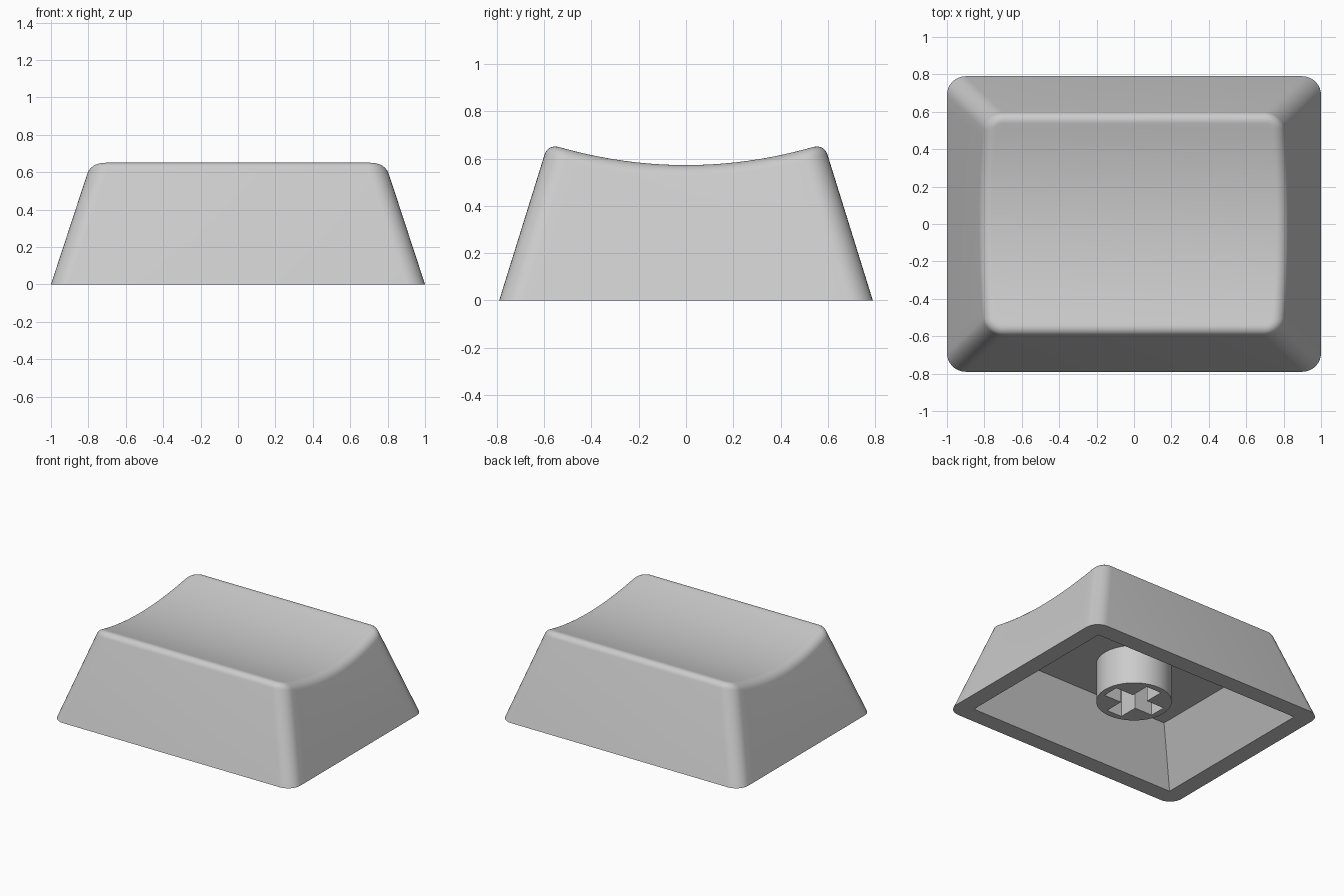
import bpy, bmesh, math

if "Cube" in bpy.data.objects:
    bpy.data.objects.remove(bpy.data.objects["Cube"])

plastic = bpy.data.materials.new("grey plastic")
plastic.diffuse_color = (0.6, 0.6, 0.6, 1)
plastic.use_nodes = True
plastic.node_tree.nodes["Principled BSDF"].inputs["Base Color"].default_value = plastic.diffuse_color

R = 0.1          # corner radius in plan
F = 0.07         # radius of the rounded top edge
LEAN = math.radians(18)


def make(name, bm):
    bmesh.ops.recalc_face_normals(bm, faces=bm.faces)
    me = bpy.data.meshes.new(name)
    bm.to_mesh(me)
    bm.free()
    ob = bpy.data.objects.new(name, me)
    bpy.context.collection.objects.link(ob)
    me.materials.append(plastic)
    return ob


def cut(ob, cutter):
    mod = ob.modifiers.new("cut", 'BOOLEAN')
    mod.object = cutter
    mod.solver = 'EXACT'
    bpy.context.view_layer.objects.active = ob
    bpy.ops.object.modifier_apply(modifier=mod.name)
    bpy.data.objects.remove(cutter)


def smooth(ob):
    bpy.ops.object.select_all(action='DESELECT')
    ob.select_set(True)
    bpy.context.view_layer.objects.active = ob
    bpy.ops.object.shade_smooth_by_angle(angle=math.radians(32))


def prism(bm, loop_a, loop_b):
    a = [bm.verts.new(p) for p in loop_a]
    b = [bm.verts.new(p) for p in loop_b]
    n = len(a)
    for i in range(n):
        bm.faces.new((a[i], a[(i + 1) % n], b[(i + 1) % n], b[i]))
    bm.faces.new(a)
    bm.faces.new(b)


def dish(y):
    return 0.572 + 0.265 * y * y


# right half of the outline: (side factor along y, corner normal angle)
half = [(-1, -math.pi / 2 + math.pi / 2 * i / 8) for i in range(9)]
half += [(-1 + 2 * i / 20, 0) for i in range(1, 20)]
half += [(1, math.pi / 2 * i / 8) for i in range(9)]


def point(s, ang, inset, drop):
    """Point of the tapered body; drop is None on the base ring."""
    z, r = 0, R - inset
    for _ in range(8):
        x = 1 - 0.328 * z - R + r * math.cos(ang)
        y = s * (0.79 - 0.311 * z - R) + r * math.sin(ang)
        if drop is None:
            return x, y, 0, z
        # the wall height under this point decides how far the wall has leaned in
        top = dish(y)
        z = top - F * (1 - math.sin(LEAN))
    return x, y, top - drop, z


# key body: base ring, wall top, rounded edge, then the scooped top
bm = bmesh.new()
profile = [(0, None)]
for i in range(9):
    t = LEAN + (math.pi / 2 - LEAN) * i / 8
    profile.append((F * (math.cos(LEAN) - math.cos(t)), F * (1 - math.sin(t))))
rings = []
for inset, drop in profile:
    right = [point(s, a, inset, drop)[:3] for s, a in half]
    left = [(-x, y, z) for x, y, z in reversed(right)]
    rings.append([bm.verts.new(p) for p in right + left])
n = len(rings[0])
for lo, hi in zip(rings, rings[1:]):
    for i in range(n):
        j = (i + 1) % n
        bm.faces.new((lo[i], lo[j], hi[j], hi[i]))
bm.faces.new(rings[0])
top = rings[-1]
for i in range(n // 2 - 1):
    bm.faces.new((top[i], top[i + 1], top[n - 2 - i], top[n - 1 - i]))
body = make("key_body", bm)


# tapered hollow underneath
def rect(x, y, z):
    return [(-x, -y, z), (x, -y, z), (x, y, z), (-x, y, z)]


bm = bmesh.new()
k = 0.1 / 0.383
prism(bm, rect(0.87 + 0.2 * k, 0.66 + 0.18 * k, -0.1), rect(0.67, 0.48, 0.383))
cut(body, make("hollow_cutter", bm))
smooth(body)

# round stem with a cross-shaped socket
circle = [(0.257 * math.cos(math.tau * i / 64), 0.257 * math.sin(math.tau * i / 64)) for i in range(64)]
bm = bmesh.new()
prism(bm, [(x, y, 0.09) for x, y in circle], [(x, y, 0.41) for x, y in circle])
stem = make("stem", bm)
L, W = 0.21, 0.063
cross = [(L, -W), (L, W), (W, W), (W, L), (-W, L), (-W, W),
         (-L, W), (-L, -W), (-W, -W), (-W, -L), (W, -L), (W, -W)]
bm = bmesh.new()
prism(bm, [(x, y, 0.0) for x, y in cross], [(x, y, 0.38) for x, y in cross])
cut(stem, make("cross_cutter", bm))
smooth(stem)
